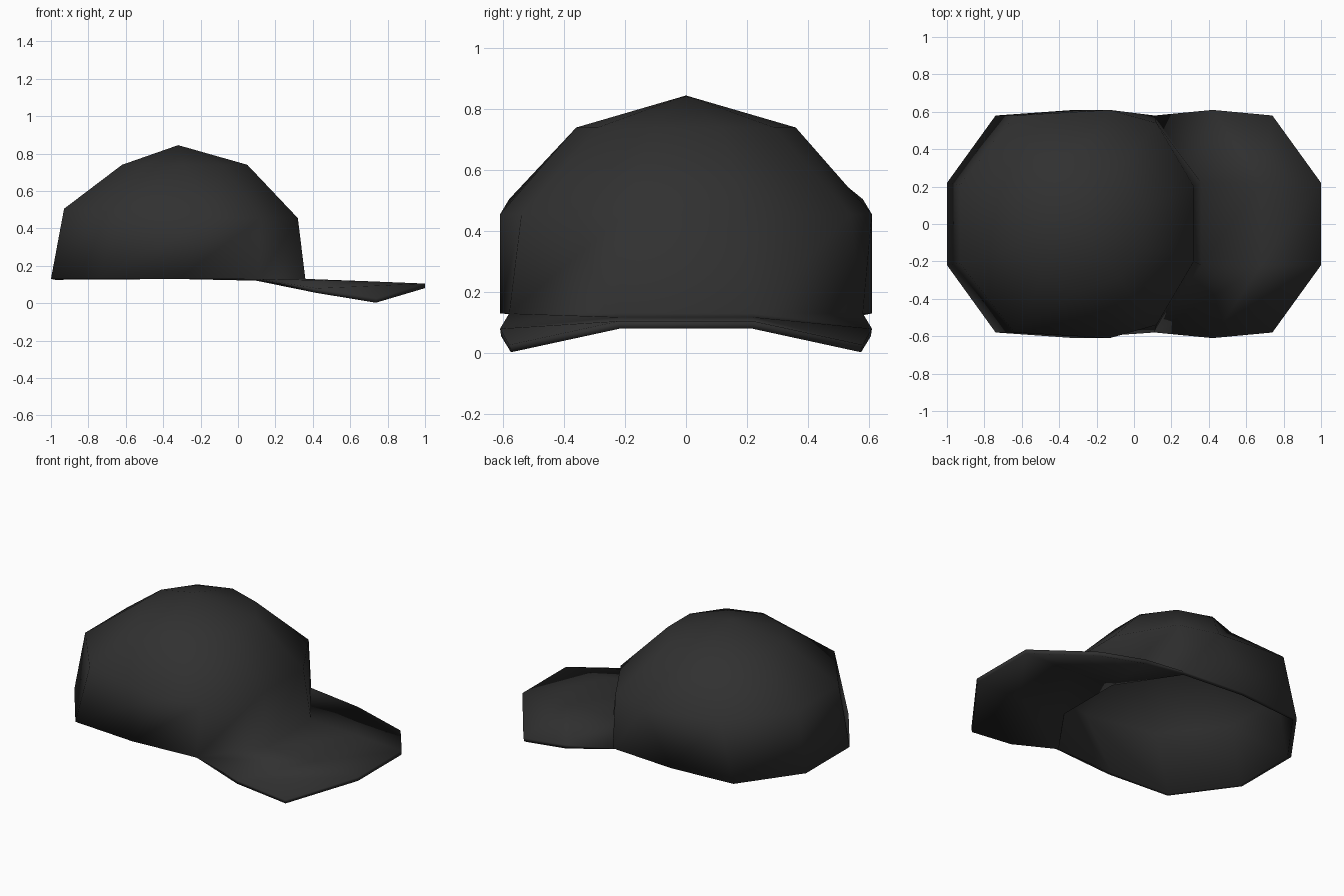
import bpy, bmesh

if "Cube" in bpy.data.objects:
    bpy.data.objects.remove(bpy.data.objects["Cube"])

mat = bpy.data.materials.new("charcoal fabric")
mat.diffuse_color = (0.03, 0.03, 0.03, 1)
mat.use_nodes = True
mat.node_tree.nodes["Principled BSDF"].inputs["Base Color"].default_value = mat.diffuse_color

bm = bmesh.new()


def row(points):
    """Make a row of vertices from its +y half, reflected to -y (front to back)."""
    left = [bm.verts.new(p) for p in points]
    right = [bm.verts.new((x, -y, z)) for x, y, z in points]
    return left, right


def ring(points):
    left, right = row(points)
    return left + right[::-1]


def bridge(a, b, closed):
    n = len(a)
    for i in range(n if closed else n - 1):
        j = (i + 1) % n
        bm.faces.new((a[i], a[j], b[j], b[i]))


# crown: three ten-sided rings and a top point
base = ring([(0.36, 0.22, 0.13), (0.11, 0.58, 0.13), (-0.32, 0.61, 0.13),
             (-0.74, 0.58, 0.13), (-1.0, 0.22, 0.13)])
middle = ring([(0.32, 0.20, 0.455), (0.12, 0.54, 0.455), (-0.13, 0.61, 0.455),
               (-0.64, 0.58, 0.505), (-0.93, 0.21, 0.505)])
upper = ring([(0.05, 0.11, 0.74), (-0.08, 0.29, 0.74), (-0.29, 0.36, 0.74),
              (-0.49, 0.29, 0.74), (-0.62, 0.11, 0.74)])
bridge(base, middle, True)
bridge(middle, upper, True)
top = bm.verts.new((-0.32, 0, 0.845))
for i in range(10):
    bm.faces.new((upper[i], upper[(i + 1) % 10], top))

# brim: two rows of quads pulled out from the front of the base ring
inner = [base[1], base[0], base[9], base[8]]
for pts in ([(0.42, 0.61, 0.08), (0.68, 0.22, 0.118)],
            [(0.74, 0.58, 0.027), (1.0, 0.22, 0.105)]):
    left, right = row(pts)
    outer = left + right[::-1]
    bridge(outer, inner, False)
    inner = outer

bmesh.ops.recalc_face_normals(bm, faces=bm.faces)
if max(bm.faces, key=lambda f: f.calc_center_median().z).normal.z < 0:
    bmesh.ops.reverse_faces(bm, faces=bm.faces)
for f in bm.faces:
    f.smooth = True

me = bpy.data.meshes.new("cap_crown_and_brim")
bm.to_mesh(me)
bm.free()
me.materials.append(mat)
cap = bpy.data.objects.new("cap_crown_and_brim", me)
bpy.context.collection.objects.link(cap)

# thin cloth thickness, kept inside the outer surface
shell = cap.modifiers.new("cloth thickness", 'SOLIDIFY')
shell.thickness = 0.025
shell.offset = -1
